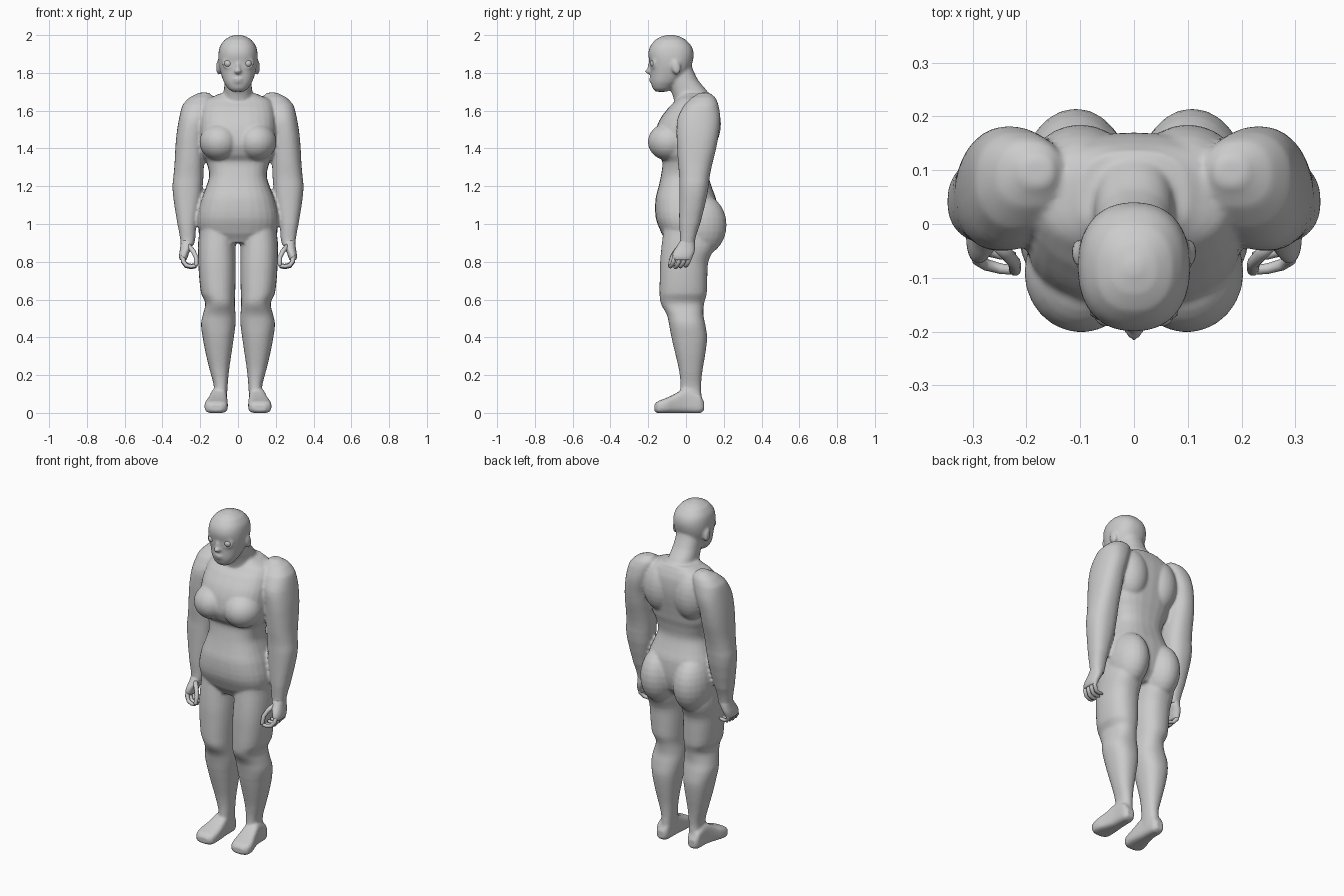
import bpy, bmesh, math
from mathutils import Matrix, Vector

if "Cube" in bpy.data.objects:
    bpy.data.objects.remove(bpy.data.objects["Cube"])

skin = bpy.data.materials.new("plain_grey")
skin.diffuse_color = (0.6, 0.6, 0.6, 1)
skin.use_nodes = True
skin.node_tree.nodes["Principled BSDF"].inputs["Base Color"].default_value = skin.diffuse_color


def add_mesh(name, bm):
    bmesh.ops.recalc_face_normals(bm, faces=bm.faces)
    me = bpy.data.meshes.new(name)
    bm.to_mesh(me)
    bm.free()
    me.materials.append(skin)
    for p in me.polygons:
        p.use_smooth = True
    ob = bpy.data.objects.new(name, me)
    bpy.context.collection.objects.link(ob)
    return ob


def spline(rows, steps=3):
    out = []
    n = len(rows)
    for i in range(n - 1):
        p = [rows[max(0, min(n - 1, i + k))] for k in (-1, 0, 1, 2)]
        for s in range(steps):
            t = s / steps
            row = []
            for a, b, c, d in zip(*p):
                row.append(b + 0.5 * t * (c - a + t * (2 * a - 5 * b + 4 * c - d + t * (3 * (b - c) + d - a))))
            row[0] = p[1][0] + (p[2][0] - p[1][0]) * t
            out.append(row)
    return out + [list(rows[-1])]


def loft(name, rows, side=1, axis="z", power=2.3, seg=28):
    """Rows are (station, a0, a1, b0, b1): extents of a rounded section."""
    bm = bmesh.new()
    rings = []
    for t, a0, a1, b0, b1 in spline(rows):
        ring = []
        for k in range(seg):
            c, s = math.cos(2 * math.pi * k / seg), math.sin(2 * math.pi * k / seg)
            u = math.copysign(abs(c) ** (2 / power), c)
            v = math.copysign(abs(s) ** (2 / power), s)
            a = (a0 + a1) / 2 + u * (a1 - a0) / 2
            b = (b0 + b1) / 2 + v * (b1 - b0) / 2
            ring.append(bm.verts.new((a * side, b, t) if axis == "z" else (a * side, t, b)))
        rings.append(ring)
    for r, q in zip(rings, rings[1:]):
        for k in range(seg):
            j = (k + 1) % seg
            bm.faces.new((r[k], r[j], q[j], q[k]))
    bm.faces.new(rings[0])
    bm.faces.new(rings[-1])
    return add_mesh(name, bm)


def blob(name, center, radii, tilt=0):
    bm = bmesh.new()
    m = Matrix.Translation(center) @ Matrix.Rotation(tilt, 4, "X") @ Matrix.Diagonal((*radii, 1))
    bmesh.ops.create_uvsphere(bm, u_segments=24, v_segments=14, radius=1, matrix=m)
    return add_mesh(name, bm)


def sym(rows):
    return [(z, -w, w, f, b) for z, w, f, b in rows]


def tube(name, pts, r):
    """Tapered finger through a few points, round-ended."""
    bm = bmesh.new()
    pts = [Vector(p) for p in pts]
    rings = []
    d0 = (pts[1] - pts[0]).normalized()
    d1 = (pts[-1] - pts[-2]).normalized()
    pts.append(pts[-1] + d1 * r * 0.6)
    for i, p in enumerate(pts):
        d = (pts[min(i + 1, len(pts) - 1)] - pts[max(i - 1, 0)]).normalized()
        u = d.cross(Vector((0, 1, 0))).normalized()
        v = d.cross(u)
        rr = r * (0.5 if i == len(pts) - 1 else 1 - 0.06 * i)
        rings.append([bm.verts.new(p + rr * (math.cos(a) * u + math.sin(a) * v))
                      for a in [k * math.pi / 5 for k in range(10)]])
    for q, w in zip(rings, rings[1:]):
        for k in range(10):
            bm.faces.new((q[k], q[(k + 1) % 10], w[(k + 1) % 10], w[k]))
    bm.faces.new(rings[0])
    bm.faces.new(rings[-1])
    return add_mesh(name, bm)


def join(name, obs):
    bpy.ops.object.select_all(action="DESELECT")
    for o in obs:
        o.select_set(True)
    bpy.context.view_layer.objects.active = obs[0]
    bpy.ops.object.join()
    obs[0].name = name
    return obs[0]


# Torso, neck and head
body = [
    loft("torso", sym([
        (.90, .09, -.10, .10), (.95, .195, -.13, .145), (1.03, .215, -.16, .165), (1.13, .195, -.162, .16),
        (1.20, .168, -.145, .135), (1.26, .152, -.132, .12), (1.33, .168, -.125, .13), (1.365, .187, -.15, .14),
        (1.42, .198, -.17, .15), (1.50, .202, -.16, .165), (1.56, .20, -.135, .17), (1.62, .19, -.09, .165),
        (1.66, .17, -.05, .15), (1.69, .10, -.03, .135)]), power=2.6),
    loft("neck", sym([
        (1.60, .10, -.06, .15), (1.66, .085, -.065, .145), (1.70, .075, -.078, .115),
        (1.76, .072, -.10, .065), (1.84, .07, -.12, .03)])),
    loft("head", sym([
        (1.70, .03, -.16, -.10), (1.715, .052, -.175, -.075), (1.75, .075, -.186, -.035), (1.80, .092, -.188, .012),
        (1.85, .103, -.192, .033), (1.90, .104, -.20, .041), (1.94, .096, -.19, .03), (1.975, .072, -.163, 0),
        (1.993, .042, -.13, -.035), (2.002, .012, -.095, -.07)])),
    blob("nose_tip", (0, -.192, 1.808), (.019, .026, .015)),
    blob("nose_bridge", (0, -.188, 1.835), (.011, .016, .035), -.25),
    blob("upper_lip", (0, -.184, 1.768), (.028, .013, .007)),
    blob("lower_lip", (0, -.182, 1.755), (.024, .013, .007)),
]

for s, tag in ((1, "left"), (-1, "right")):
    # Bust, back and seat muscles, ear
    body += [
        blob("breast", (.098 * s, -.09, 1.435), (.106, .112, .10)),
        blob("shoulder_blade", (.10 * s, .09, 1.53), (.10, .095, .15)),
        blob("buttock", (.108 * s, .075, .995), (.104, .14, .165)),
        blob("ear", (.103 * s, -.053, 1.83), (.013, .024, .04), .2),
    ]
    # Leg and foot
    body.append(loft("leg", [
        (.97, .012, .205, -.12, .14), (.88, .012, .212, -.13, .15), (.80, .012, .21, -.137, .118),
        (.72, .012, .206, -.139, .113), (.63, .015, .195, -.14, .11), (.58, .017, .173, -.134, .096),
        (.52, .013, .186, -.102, .092), (.47, .013, .196, -.09, .102), (.40, .022, .187, -.077, .112),
        (.31, .035, .17, -.056, .102), (.22, .048, .148, -.036, .087), (.14, .055, .128, -.03, .08),
        (.05, .06, .13, -.04, .085)], s))
    body.append(loft("foot", [
        (.096, .08, .128, .012, .06), (.075, .065, .14, -.001, .10), (0, .06, .145, -.001, .13),
        (-.06, .055, .16, -.001, .10), (-.11, .054, .176, -.001, .077), (-.15, .06, .173, -.001, .062),
        (-.168, .08, .15, .008, .046)], s, "y", 3.4))
    # Arm
    body.append(loft("arm", [
        (1.695, .15, .21, .07, .125), (1.67, .13, .257, .03, .155), (1.63, .13, .294, -.01, .172),
        (1.56, .15, .312, -.045, .182), (1.48, .17, .325, -.05, .174), (1.40, .176, .332, -.047, .16),
        (1.32, .18, .336, -.042, .14), (1.25, .183, .342, -.036, .126), (1.20, .187, .347, -.036, .12),
        (1.12, .196, .34, -.036, .105), (1.0, .219, .321, -.036, .075), (.93, .226, .308, -.032, .052),
        (.885, .233, .302, -.034, .046)], s))

    # Hand: palm, curled fingers, thumb
    hand = [loft("palm", [
        (.92, .235, .302, -.028, .045), (.88, .243, .305, -.05, .048), (.85, .258, .31, -.068, .044),
        (.825, .266, .312, -.073, .034), (.81, .272, .308, -.068, .028)], s)]
    for i in range(4):
        y = -.058 + .027 * i
        d = .004 * abs(i - 1)
        hand.append(tube("finger", [
            (.291 * s, y, .835), (.29 * s, y - .008, .798 + d), (.274 * s, y - .018, .777 + d),
            (.248 * s, y - .025, .771 + d), (.228 * s, y - .027, .774 + d)], .0125))
    hand.append(tube("thumb", [
        (.262 * s, -.03, .885), (.237 * s, -.055, .855), (.222 * s, -.072, .825), (.221 * s, -.086, .785)], .0135))
    join(tag + "_hand", hand)

    # Eye with lid rim
    blob(tag + "_eye", (.052 * s, -.166, 1.85), (.022, .024, .022))
    bpy.ops.mesh.primitive_torus_add(
        major_radius=.025, minor_radius=.006, major_segments=24, minor_segments=8,
        location=(.052 * s, -.178, 1.85), rotation=(math.pi / 2, 0, .3 * s))
    lid = bpy.context.object
    lid.scale = (1.1, .9, 1)
    lid.data.materials.append(skin)
    body.append(lid)

# Merge all body parts into one continuous smooth skin
figure = join("body", body)
rm = figure.modifiers.new("merge", "REMESH")
rm.mode = "VOXEL"
rm.voxel_size = .008
rm.use_smooth_shade = True
sm = figure.modifiers.new("relax", "SMOOTH")
sm.factor = .5
sm.iterations = 4
for m in ("merge", "relax"):
    bpy.ops.object.modifier_apply(modifier=m)
figure.data.materials.clear()
figure.data.materials.append(skin)
